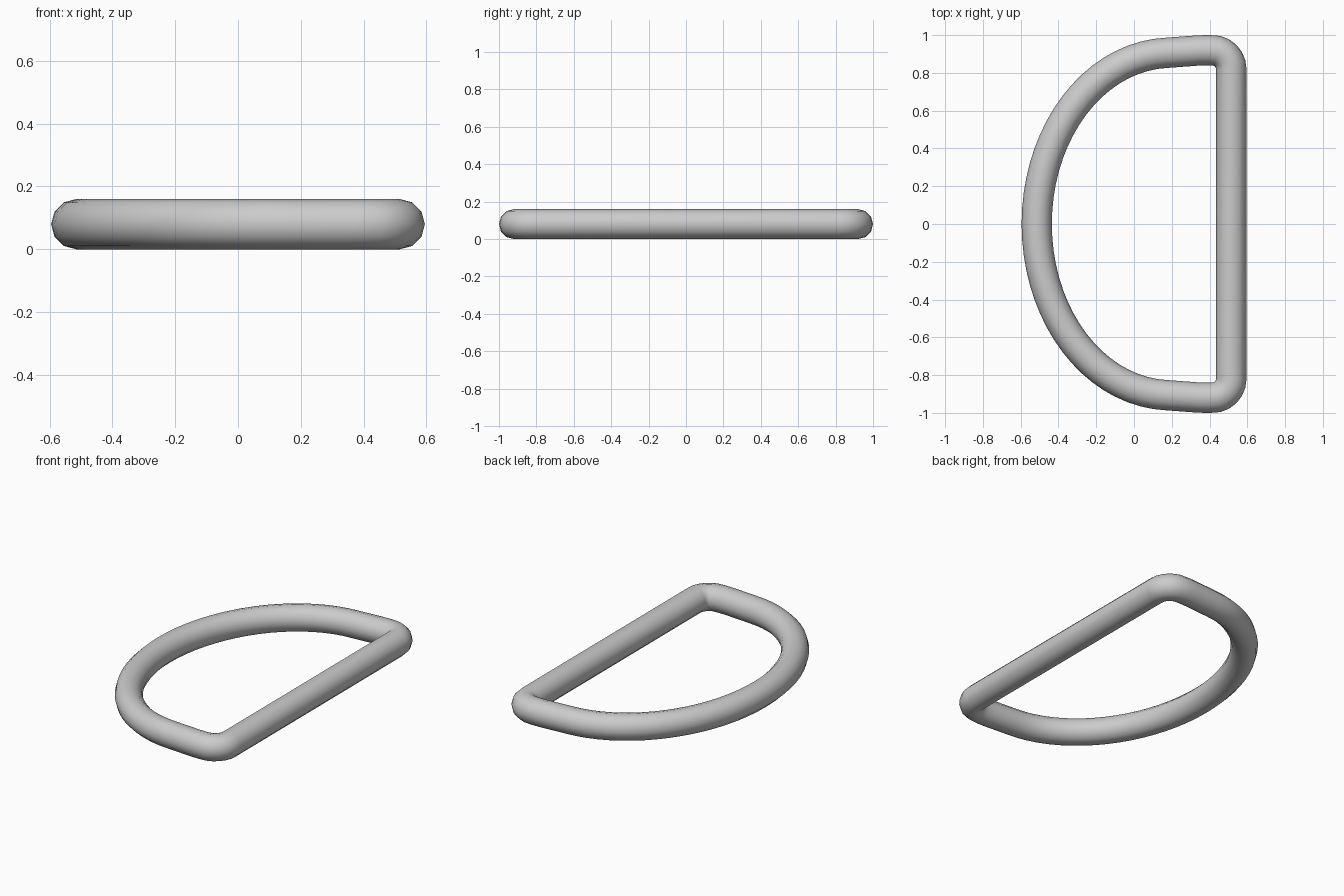
import bpy, bmesh
from math import sin, cos, pi, radians
from mathutils import Vector

if "Cube" in bpy.data.objects:
    bpy.data.objects.remove(bpy.data.objects["Cube"])

R = 0.08        # tube radius
SIDES = 12      # tube cross-section
CORNER = 0.10   # centreline radius of the corners

# Upper half of the centreline: straight bar end, rounded corner, bowed side
half = []
for i in range(7):
    a = radians(i * 15)
    half.append(Vector((0.415 + CORNER * cos(a), 0.82 + CORNER * sin(a), 0)))
half[-1].x = 0.40
half.append(Vector((0.345, 0.919, 0)))
for i in range(19):
    a = radians(92) + radians(88) * i / 18
    half.append(Vector((0.20 + 0.715 * cos(a), 0.907 * sin(a), 0)))

# Mirror the half to close the loop
path = half + [Vector((p.x, -p.y, 0)) for p in reversed(half[:-1])]

# Sweep a round section along the loop with mitred joints
bm = bmesh.new()
rings = []
n = len(path)
for i, p in enumerate(path):
    d0 = (p - path[i - 1]).normalized()
    d1 = (path[(i + 1) % n] - p).normalized()
    t = (d0 + d1).normalized()
    out = Vector((t.y, -t.x, 0)) / max(t.dot(d1), 0.5)
    rings.append([bm.verts.new(p + out * R * cos(2 * pi * k / SIDES)
                               + Vector((0, 0, R + R * sin(2 * pi * k / SIDES))))
                  for k in range(SIDES)])
for i in range(n):
    a, b = rings[i], rings[(i + 1) % n]
    for k in range(SIDES):
        j = (k + 1) % SIDES
        bm.faces.new((a[k], a[j], b[j], b[k])).smooth = True
bmesh.ops.recalc_face_normals(bm, faces=bm.faces[:])

mesh = bpy.data.meshes.new("d_ring")
bm.to_mesh(mesh)
bm.free()
ring = bpy.data.objects.new("d_ring", mesh)
bpy.context.collection.objects.link(ring)
